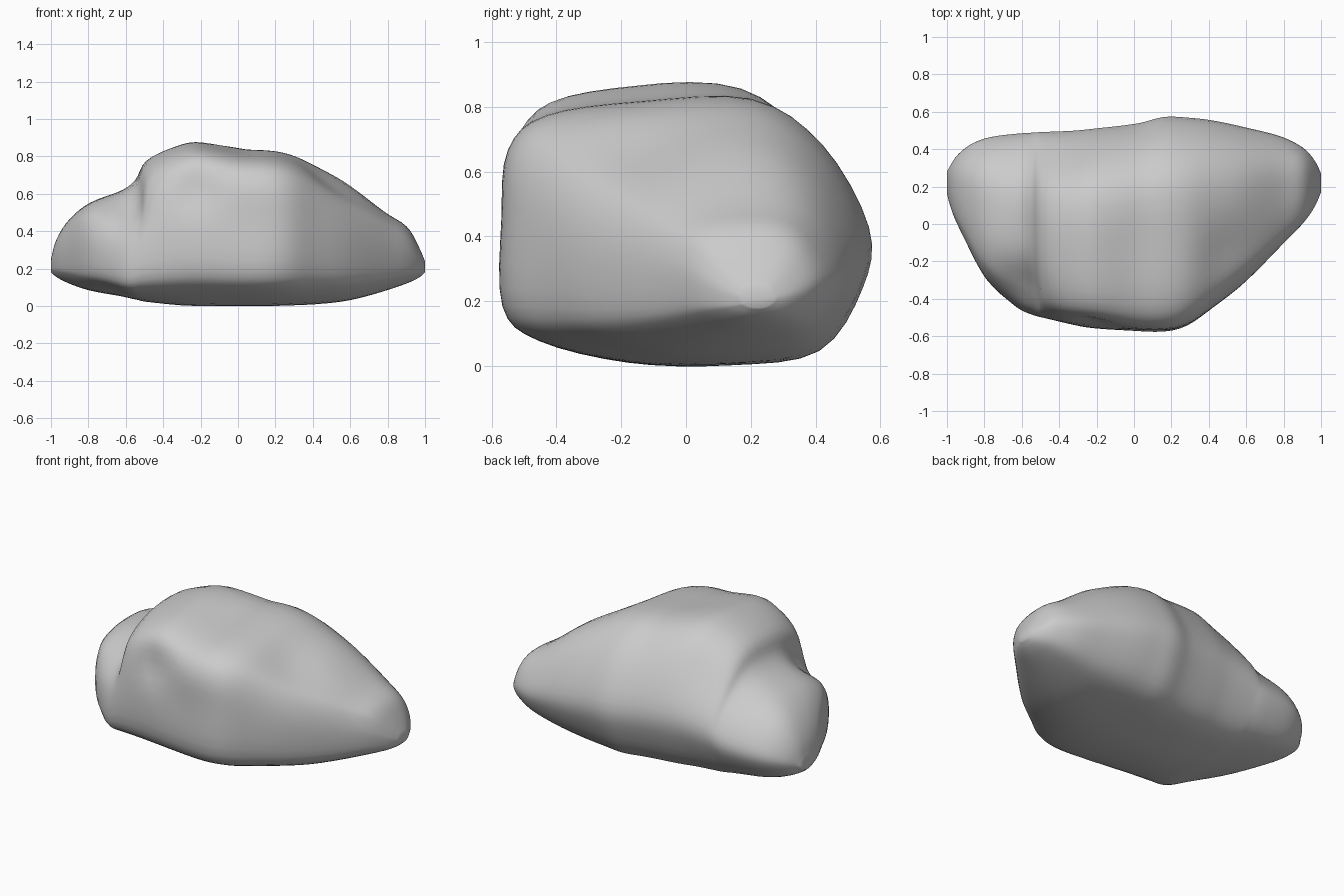
import bpy, bmesh, math
from mathutils import Vector

# Stations along x: x, front y, back y, bottom z, top z, roundness of section
STATIONS = [
    (-1.0, 0.16, 0.28, 0.18, 0.25, 1.0),
    (-0.97, 0.06, 0.33, 0.155, 0.36, 0.8),
    (-0.90, -0.09, 0.42, 0.12, 0.47, 0.55),
    (-0.79, -0.30, 0.475, 0.08, 0.56, 0.4),
    (-0.64, -0.43, 0.485, 0.055, 0.61, 0.35),
    (-0.55, -0.475, 0.49, 0.035, 0.665, 0.32),
    (-0.49, -0.495, 0.49, 0.025, 0.78, 0.3),
    (-0.32, -0.54, 0.50, 0.005, 0.86, 0.2),
    (-0.19, -0.555, 0.51, 0.003, 0.875, 0.1),
    (0.0, -0.565, 0.53, 0.002, 0.83, 0.05),
    (0.15, -0.57, 0.575, 0.002, 0.825, 0.05),
    (0.28, -0.545, 0.57, 0.005, 0.805, 0.15),
    (0.42, -0.45, 0.555, 0.01, 0.745, 0.3),
    (0.60, -0.31, 0.515, 0.03, 0.645, 0.4),
    (0.78, -0.12, 0.47, 0.08, 0.50, 0.45),
    (0.90, 0.0, 0.41, 0.12, 0.43, 0.6),
    (0.965, 0.09, 0.34, 0.15, 0.32, 0.8),
    (1.0, 0.17, 0.27, 0.18, 0.24, 1.0),
]

# Cross-section of the full middle, as fractions of width and height
SECTION = [
    (0.35, 0.01), (0.10, 0.09), (0.0, 0.22), (0.0, 0.55), (0.015, 0.81),
    (0.12, 0.94), (0.38, 0.99), (0.68, 1.0), (0.865, 0.83),
    (0.99, 0.52), (0.975, 0.29), (0.86, 0.05), (0.62, 0.0),
]


def spline(a, b, c, d, t):
    return 0.5 * (2 * b + (c - a) * t + (2 * a - 5 * b + 4 * c - d) * t * t
                  + (3 * b - a - 3 * c + d) * t ** 3)


def section(x, yf, yb, zb, zt, r):
    pts = []
    for u, v in SECTION:
        d = Vector((u - 0.5, v - 0.5))
        p = d.lerp(d.normalized() * 0.5, r) + Vector((0.5, 0.5))
        pts.append(Vector((x, yf + p.x * (yb - yf), zb + p.y * (zt - zb))))
    n = len(pts)
    return [spline(pts[i - 1], pts[i], pts[(i + 1) % n], pts[(i + 2) % n], k / 4)
            for i in range(n) for k in range(4)]


# Loft smoothly through the stations
rows = [section(*s) for s in STATIONS]
rings = []
for i in range(len(rows) - 1):
    q = [rows[max(0, i - 1)], rows[i], rows[i + 1], rows[min(len(rows) - 1, i + 2)]]
    for k in range(4):
        rings.append([spline(a, b, c, d, k / 4) for a, b, c, d in zip(*q)])
rings.append(rows[-1])

# Dents and bulges: centre, radius, push
BUMPS = [
    ((-0.22, -0.50, 0.63), 0.12, (0.0, 0.05, -0.02)),
    ((-0.60, -0.38, 0.55), 0.17, (0.03, 0.03, -0.08)),
    ((-0.55, -0.42, 0.12), 0.18, (-0.02, -0.02, -0.03)),
    ((-0.45, 0.36, 0.66), 0.20, (0.0, -0.02, -0.05)),
    ((0.48, -0.15, 0.60), 0.17, (-0.03, 0.02, -0.03)),
]
for ring in rings:
    for p in ring:
        for c, rad, push in BUMPS:
            p += Vector(push) * math.exp(-((p - Vector(c)).length / rad) ** 2)

# Soften the loft lengthways, mostly toward the back of the left half
for step in range(25):
    old = [[p.copy() for p in ring] for ring in rings]
    for i in range(4, len(rings) - 4):
        for j, p in enumerate(old[i]):
            w = 0.05 + 0.45 * min(1, max(0, (p.y + 0.05) / 0.4)) * (p.x < 0.0)
            mid = (old[i - 1][j] + old[i + 1][j]) / 2
            q = p.lerp(mid, w)
            rings[i][j] = Vector((p.x, q.y, q.z))

bm = bmesh.new()
loops = [[bm.verts.new(p) for p in ring] for ring in rings]
n = len(loops[0])
for a, b in zip(loops, loops[1:]):
    for j in range(n):
        bm.faces.new((a[j], a[(j + 1) % n], b[(j + 1) % n], b[j]))

# Close both tips
for loop in (loops[0], loops[-1]):
    tip = bm.verts.new(sum((v.co for v in loop), Vector()) / n)
    for j in range(n):
        bm.faces.new((loop[j], loop[(j + 1) % n], tip))
bmesh.ops.recalc_face_normals(bm, faces=bm.faces)
for f in bm.faces:
    f.smooth = True

mesh = bpy.data.meshes.new("boulder")
bm.to_mesh(mesh)
bm.free()
boulder = bpy.data.objects.new("boulder", mesh)
bpy.context.collection.objects.link(boulder)
